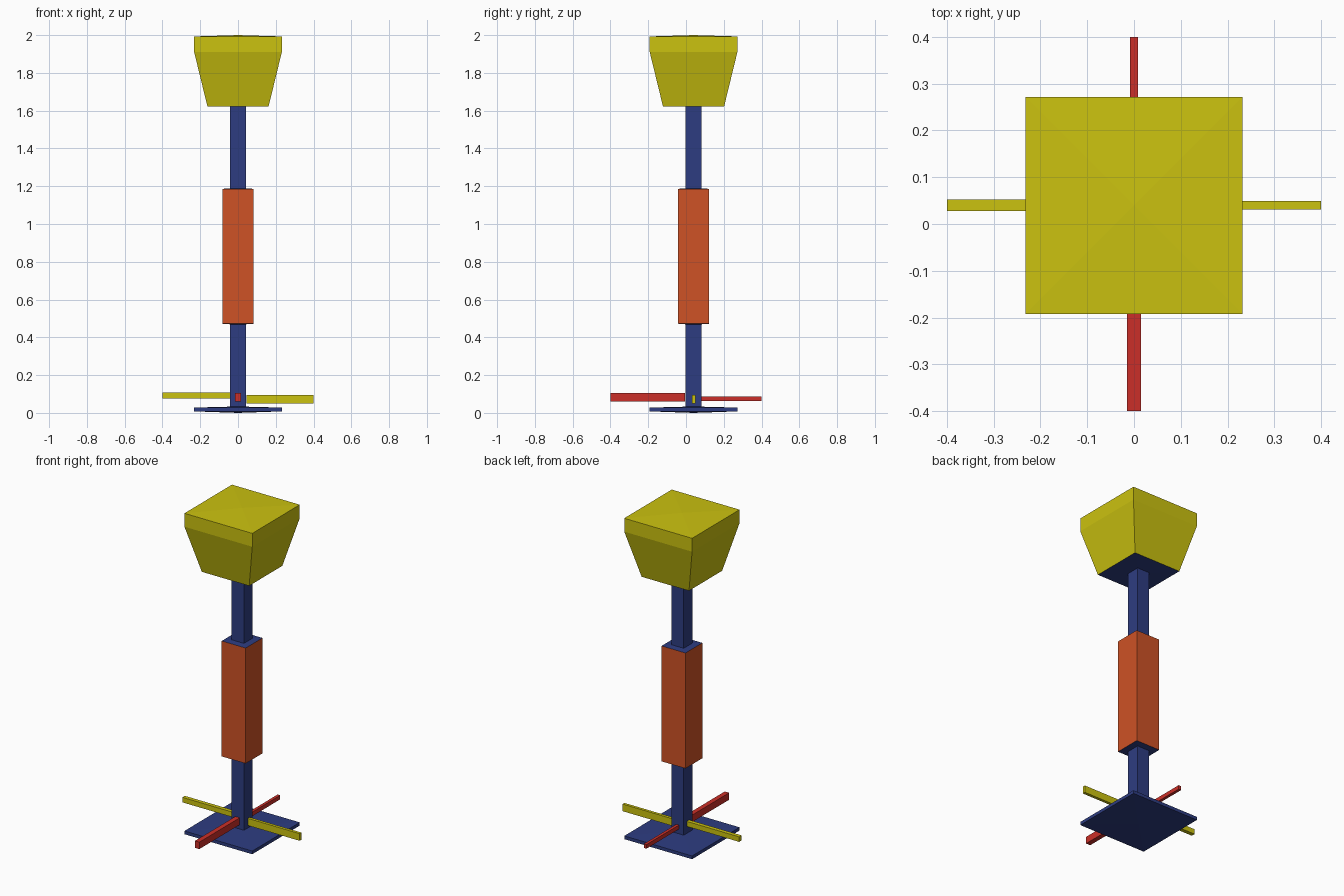
import bpy, bmesh

if "Cube" in bpy.data.objects:
    bpy.data.objects.remove(bpy.data.objects["Cube"])

CY = 0.04  # pole axis sits slightly behind the origin


def material(name, r, g, b):
    m = bpy.data.materials.new(name)
    m.diffuse_color = (r, g, b, 1)
    m.use_nodes = True
    m.node_tree.nodes["Principled BSDF"].inputs["Base Color"].default_value = m.diffuse_color
    return m


blue = material("navy blue", 0.027, 0.046, 0.22)
orange = material("orange", 0.62, 0.085, 0.019)
yellow = material("yellow", 0.60, 0.54, 0.005)
red = material("red", 0.60, 0.028, 0.021)


def finish(name, bm, mats):
    bmesh.ops.recalc_face_normals(bm, faces=bm.faces)
    me = bpy.data.meshes.new(name)
    bm.to_mesh(me)
    bm.free()
    for m in mats:
        me.materials.append(m)
    ob = bpy.data.objects.new(name, me)
    bpy.context.collection.objects.link(ob)
    return ob


def square_stack(name, rings, mats, bottom=None, top=None):
    """Square sections (half width, z), closed by shallow pyramids at bottom/top z."""
    bm = bmesh.new()
    loops = [[bm.verts.new((sx * h, CY + sy * h, z))
              for sx, sy in ((-1, -1), (1, -1), (1, 1), (-1, 1))] for h, z in rings]
    for a, b in zip(loops, loops[1:]):
        for i in range(4):
            j = (i + 1) % 4
            bm.faces.new((a[i], a[j], b[j], b[i]))
    for loop, z in ((loops[0], bottom), (loops[-1], top)):
        tip = bm.verts.new((0, CY, z))
        for i in range(4):
            bm.faces.new((loop[i], loop[(i + 1) % 4], tip))
    return finish(name, bm, mats)


def blue_faces(ob, rule):
    for f in ob.data.polygons:
        if rule(f.normal.z):
            f.material_index = 1


def box(name, lo, hi, mat):
    bm = bmesh.new()
    bmesh.ops.create_cube(bm, size=1)
    for v in bm.verts:
        v.co = [(a + b) / 2 + c * (b - a) for a, b, c in zip(lo, hi, v.co)]
    return finish(name, bm, [mat])


# Base plate and pole
square_stack("base_plate", [(0.232, 0.008), (0.232, 0.028)], [blue], 0.0, 0.034)
square_stack("pole", [(0.042, 0.02), (0.042, 1.64)], [blue], 0.02, 1.64)

# Grip sleeve: orange sides, blue ends
sleeve = square_stack("sleeve", [(0.082, 0.472), (0.082, 1.186)],
                      [orange, blue], 0.466, 1.192)
blue_faces(sleeve, lambda nz: abs(nz) > 0.8)

# Flared head: yellow with a blue underside
head = square_stack("head", [(0.162, 1.623), (0.232, 1.91), (0.232, 1.993)],
                    [yellow, blue], 1.621, 2.0)
blue_faces(head, lambda nz: nz < -0.8)

# Four thin arms around the foot of the pole
box("left_arm", (-0.4, 0.028, 0.076), (-0.042, 0.052, 0.107), yellow)
box("right_arm", (0.046, 0.031, 0.051), (0.4, 0.049, 0.095), yellow)
box("front_arm", (-0.015, -0.4, 0.061), (0.015, -0.005, 0.104), red)
box("back_arm", (-0.009, 0.08, 0.062), (0.009, 0.4, 0.087), red)
